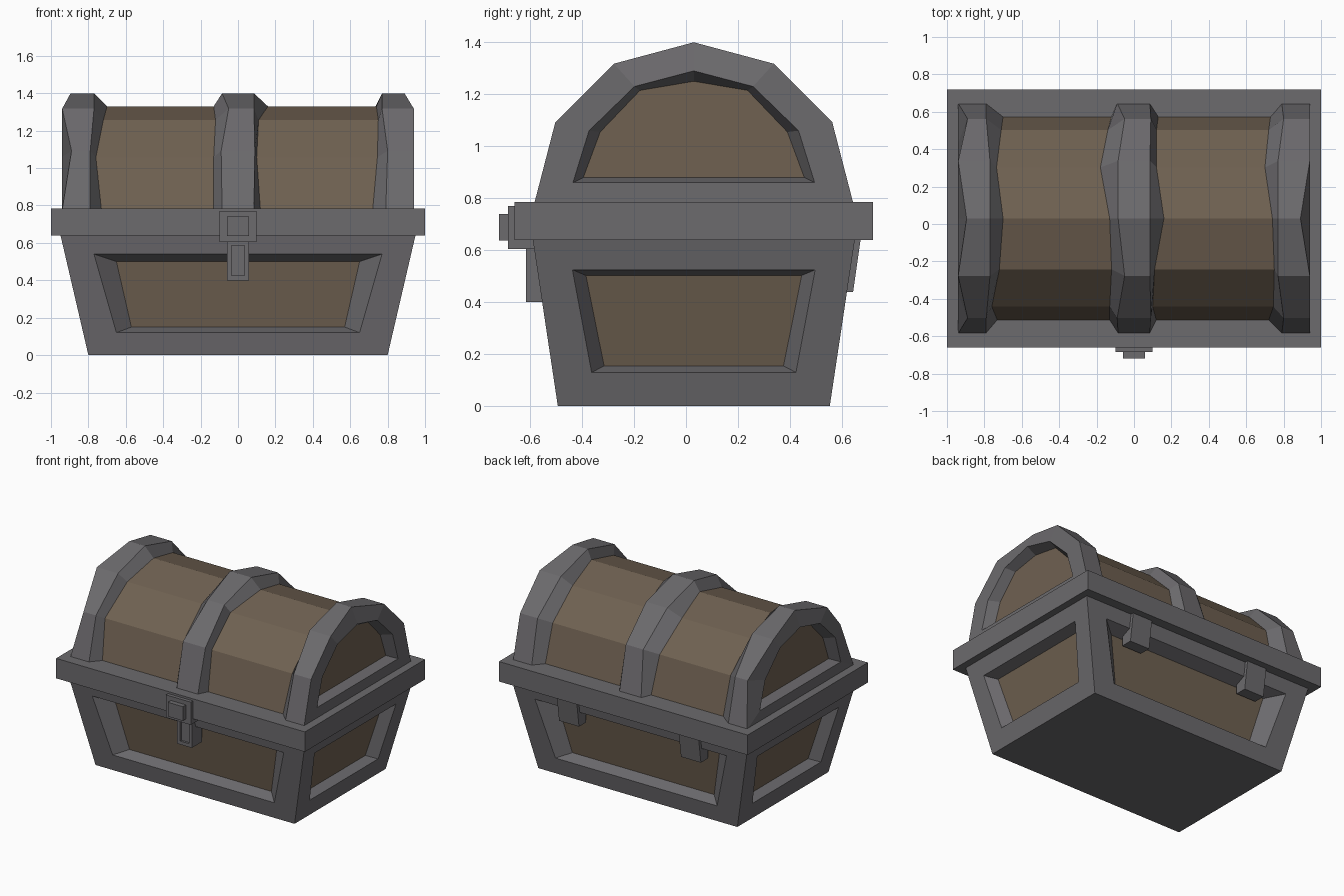
import bpy, bmesh, math

if "Cube" in bpy.data.objects:
    bpy.data.objects.remove(bpy.data.objects["Cube"])

CY = 0.03            # depth centre of the box
BASE = 0.785         # lid springs from here


def material(name, col):
    m = bpy.data.materials.new(name)
    m.diffuse_color = (*col, 1)
    m.use_nodes = True
    m.node_tree.nodes["Principled BSDF"].inputs["Base Color"].default_value = m.diffuse_color
    return m


METAL = material("iron grey", (0.150, 0.145, 0.154))
WOOD = material("brown wood", (0.160, 0.120, 0.083))


def finish(name, bm, mats):
    bmesh.ops.remove_doubles(bm, verts=bm.verts, dist=0.0005)
    bmesh.ops.recalc_face_normals(bm, faces=bm.faces)
    me = bpy.data.meshes.new(name)
    bm.to_mesh(me)
    bm.free()
    for m in mats:
        me.materials.append(m)
    ob = bpy.data.objects.new(name, me)
    bpy.context.collection.objects.link(ob)
    return ob


def bridge(bm, loops):
    """Join successive closed loops with quads; return vertex rings."""
    rings = [[bm.verts.new(p) for p in lp] for lp in loops]
    n = len(rings[0])
    for a, b in zip(rings, rings[1:]):
        for i in range(n):
            j = (i + 1) % n
            bm.faces.new((a[i], a[j], b[j], b[i]))
    return rings


def loft(name, loops, mats=(METAL,), first_cap=0):
    bm = bmesh.new()
    rings = bridge(bm, loops)
    bm.faces.new(rings[0]).material_index = first_cap
    bm.faces.new(rings[-1])
    return finish(name, bm, mats)


# tapered lower box with a recessed wooden panel on each side
H = 0.645


def half_x(z):
    return 0.8 + 0.15 * z / H


def half_y(z):
    return 0.523 + 0.097 * z / H


def box_side(axis, s, u, z, depth):
    if axis == 'y':
        return (-s * u, CY + s * (half_y(z) - depth), z)
    return (s * (half_x(z) - depth), CY + s * u, z)


def quad(top_u, top_z, low_u, low_z, d):
    return [(-low_u, low_z, d), (low_u, low_z, d), (top_u, top_z, d), (-top_u, top_z, d)]


long_side = [quad(half_x(H), H, half_x(0), 0, 0),
             quad(0.77, 0.54, 0.65, 0.12, 0),
             quad(0.65, 0.50, 0.57, 0.15, 0.085)]
short_side = [quad(half_y(H), H, half_y(0), 0, 0),
              quad(0.467, 0.525, 0.393, 0.13, 0),
              quad(0.415, 0.503, 0.345, 0.155, 0.075)]

bm = bmesh.new()
for axis, shape in (('y', long_side), ('x', short_side)):
    for s in (-1, 1):
        rings = bridge(bm, [[box_side(axis, s, *p) for p in q] for q in shape])
        bm.faces.new(rings[-1]).material_index = 1
for z in (0, H):
    bm.faces.new([bm.verts.new((sx * half_x(z), CY + sy * half_y(z), z))
                  for sx, sy in ((-1, -1), (1, -1), (1, 1), (-1, 1))])
finish("lower_box", bm, (METAL, WOOD))


def block(name, x0, x1, y0, y1, z0, z1):
    return loft(name, [[(x0, y, z0), (x1, y, z0), (x1, y, z1), (x0, y, z1)] for y in (y0, y1)])


# rim
block("rim", -1, 1, -0.66, 0.72, 0.64, BASE)


# lid: half twelve-sided barrel with faceted metal bands
def arch(r, xs):
    """Seven-point half ring; xs lists x from front foot to crown, or all seven."""
    if len(xs) == 4:
        xs = xs + xs[2::-1]
    return [(xs[i], CY - r * math.cos(math.radians(30 * i)),
             BASE - 0.01 * (i in (0, 6)) + r * math.sin(math.radians(30 * i))) for i in range(7)]


def end_loop(half, x):
    pts = [(-u, z) for u, z in half] + [(u, z) for u, z in half[2::-1]]
    return [(x, CY + u, z) for u, z in pts]


R_OUT, R_WOOD = 0.615, 0.545
loft("lid_barrel", [arch(R_WOOD, [x] * 4) for x in (-0.85, 0.85)], (WOOD,))

recess_edge = [(0.465, 0.86), (0.403, 1.06), (0.228, 1.23), (0, 1.29)]
recess_floor = [(0.425, 0.88), (0.36, 1.055), (0.207, 1.215), (0, 1.25)]
end_bands = {
    "left_lid_end": (-1, [-0.94, -0.89, -0.94, -0.895], [-0.79, -0.79, -0.77, -0.77],
                     [-0.73, -0.76, -0.72, -0.70, -0.735, -0.71, -0.70]),
    "right_lid_end": (1, [0.94, 0.94, 0.94, 0.89], [0.79, 0.80, 0.77, 0.77],
                      [0.72, 0.745, 0.75, 0.74, 0.70, 0.72, 0.73])}
for name, (s, outer, inner, foot) in end_bands.items():
    loft(name, [end_loop(recess_floor, s * 0.87), end_loop(recess_edge, s * 0.94),
                arch(R_OUT, outer), arch(R_OUT, inner), arch(R_WOOD, foot)],
         (METAL, WOOD), 1)

loft("middle_lid_band", [
    arch(R_WOOD, [-0.13, -0.13, -0.12, -0.13, -0.18, -0.14, -0.12]),
    arch(R_OUT, [-0.085, -0.09, -0.05, -0.085, -0.085, -0.05, -0.09]),
    arch(R_OUT, [0.085, 0.09, 0.085, 0.085]),
    arch(R_WOOD, [0.12, 0.10, 0.11, 0.16, 0.12, 0.12, 0.13])])


# lock plate with raised boss, and hasp with a shallow slot
def rect(hx, z0, z1, y):
    return [(-hx, y, z0), (hx, y, z0), (hx, y, z1), (-hx, y, z1)]


loft("lock_plate", [rect(0.1, 0.605, 0.77, -0.58), rect(0.1, 0.605, 0.77, -0.685),
                    rect(0.06, 0.637, 0.74, -0.685), rect(0.06, 0.637, 0.74, -0.72)])
loft("hasp", [rect(0.06, 0.40, 0.62, -0.50), rect(0.06, 0.40, 0.62, -0.615),
              rect(0.035, 0.425, 0.585, -0.615), rect(0.035, 0.425, 0.585, -0.60)])

# hinges at the back, sloping with the box
for name, x in (("left_hinge", -0.49), ("right_hinge", 0.49)):
    loft(name, [[(x + dx, 0.56, 0.44), (x + dx, 0.643, 0.44),
                 (x + dx, 0.673, 0.65), (x + dx, 0.56, 0.65)] for dx in (-0.08, 0.08)])
